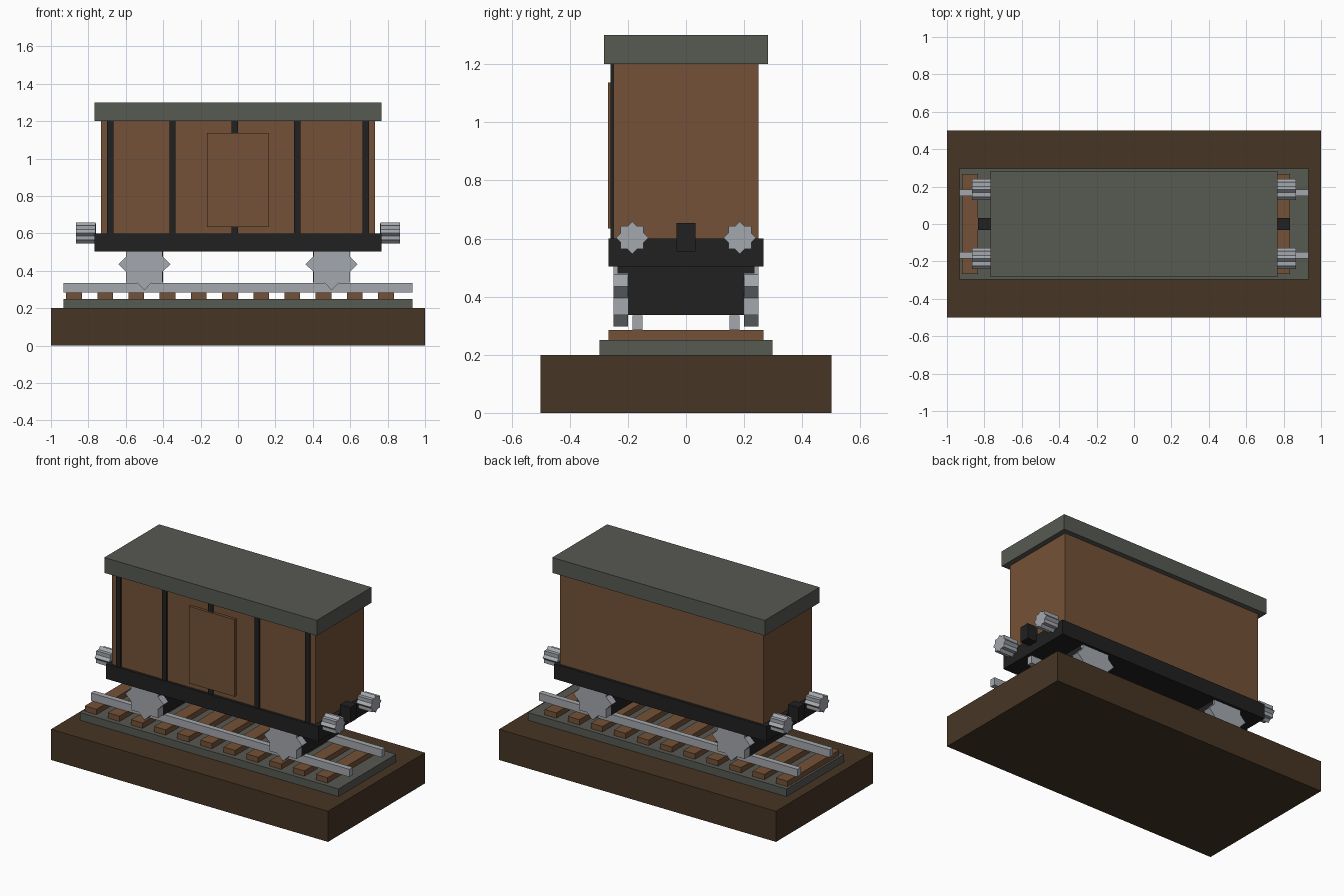
import bpy, bmesh, math

if "Cube" in bpy.data.objects:
    bpy.data.objects.remove(bpy.data.objects["Cube"], do_unlink=True)


def material(name, rgb):
    m = bpy.data.materials.new(name)
    m.use_nodes = True
    m.diffuse_color = (*rgb, 1)
    m.node_tree.nodes["Principled BSDF"].inputs["Base Color"].default_value = (*rgb, 1)
    return m


EARTH = material("dark earth", (0.062, 0.036, 0.018))
GREY = material("stone grey", (0.095, 0.100, 0.085))
WOOD = material("brown wood", (0.175, 0.083, 0.038))
BLACK = material("black iron", (0.015, 0.015, 0.015))
STEEL = material("light steel", (0.37, 0.39, 0.42))


def finish(name, bm, mat):
    bmesh.ops.recalc_face_normals(bm, faces=bm.faces)
    mesh = bpy.data.meshes.new(name)
    bm.to_mesh(mesh)
    bm.free()
    mesh.materials.append(mat)
    ob = bpy.data.objects.new(name, mesh)
    bpy.context.collection.objects.link(ob)
    return ob


def box(name, mat, x, y, z):
    """Box from (min, max) ranges on each axis."""
    bm = bmesh.new()
    bmesh.ops.create_cube(bm, size=1)
    for v in bm.verts:
        v.co = [r[0] if c < 0 else r[1] for c, r in zip(v.co, (x, y, z))]
    return finish(name, bm, mat)


def star(name, mat, centre, radius, depth, axis):
    """Eight-pointed star prism along the x or y axis."""
    bm = bmesh.new()
    ring = []
    for i in range(16):
        r = radius if i % 2 == 0 else radius * 0.765
        a = i * math.pi / 8
        u, w = r * math.cos(a), r * math.sin(a)
        ring.append(bm.verts.new((-depth / 2, u, w) if axis == "x" else (u, -depth / 2, w)))
    face = bm.faces.new(ring)
    out = bmesh.ops.extrude_face_region(bm, geom=[face])["geom"]
    move = (depth, 0, 0) if axis == "x" else (0, depth, 0)
    bmesh.ops.translate(bm, vec=move, verts=[g for g in out if isinstance(g, bmesh.types.BMVert)])
    ob = finish(name, bm, mat)
    ob.location = centre
    return ob


# Ground block and track
box("ground_block", EARTH, (-1, 1), (-0.5, 0.5), (0, 0.2))
box("ballast", GREY, (-0.933, 0.933), (-0.297, 0.297), (0.2, 0.25))
for i in range(11):
    x = -0.877 + i * 0.1668
    box(f"sleeper_{i + 1}", WOOD, (x - 0.042, x + 0.042), (-0.267, 0.267), (0.25, 0.285))
for side, s in (("right", -1), ("left", 1)):
    y = s * 0.167
    box(f"{side}_rail", STEEL, (-0.933, 0.933), (y - 0.0175, y + 0.0175), (0.285, 0.335))

# Wagon frame, body and roof
box("underframe", BLACK, (-0.767, 0.767), (-0.267, 0.267), (0.503, 0.6))
box("wagon_body", WOOD, (-0.733, 0.733), (-0.25, 0.25), (0.6, 1.2))
box("roof", GREY, (-0.767, 0.767), (-0.283, 0.283), (1.2, 1.3))

# Front side ribs and sliding door
for i, x in enumerate((-0.683, -0.35, -0.017, 0.317, 0.683)):
    box(f"body_rib_{i + 1}", BLACK, (x - 0.0167, x + 0.0167), (-0.259, -0.25), (0.6, 1.2))
box("sliding_door", WOOD, (-0.165, 0.163), (-0.268, -0.25), (0.635, 1.137))

# Bogies with star-shaped wheels, then buffers and couplers at each end
for end, s in (("right", -1), ("left", 1)):
    cx = s * 0.5
    box(f"{end}_bogie", BLACK, (cx - 0.1, cx + 0.1), (-0.2, 0.2), (0.337, 0.503))
    box(f"{end}_bogie_plate", BLACK, (cx - 0.1, cx + 0.1), (-0.235, 0.235), (0.48, 0.503))
    box(f"{end}_coupler", BLACK, sorted((s * 0.76, s * 0.834)), (-0.033, 0.033), (0.555, 0.654))
    for side, t in (("front", -1), ("back", 1)):
        star(f"{end}_{side}_wheel", STEEL, (cx, t * 0.225, 0.435), 0.138, 0.05, "y")
        star(f"{end}_{side}_buffer", STEEL, (s * 0.814, t * 0.185, 0.603), 0.056, 0.104, "x")
